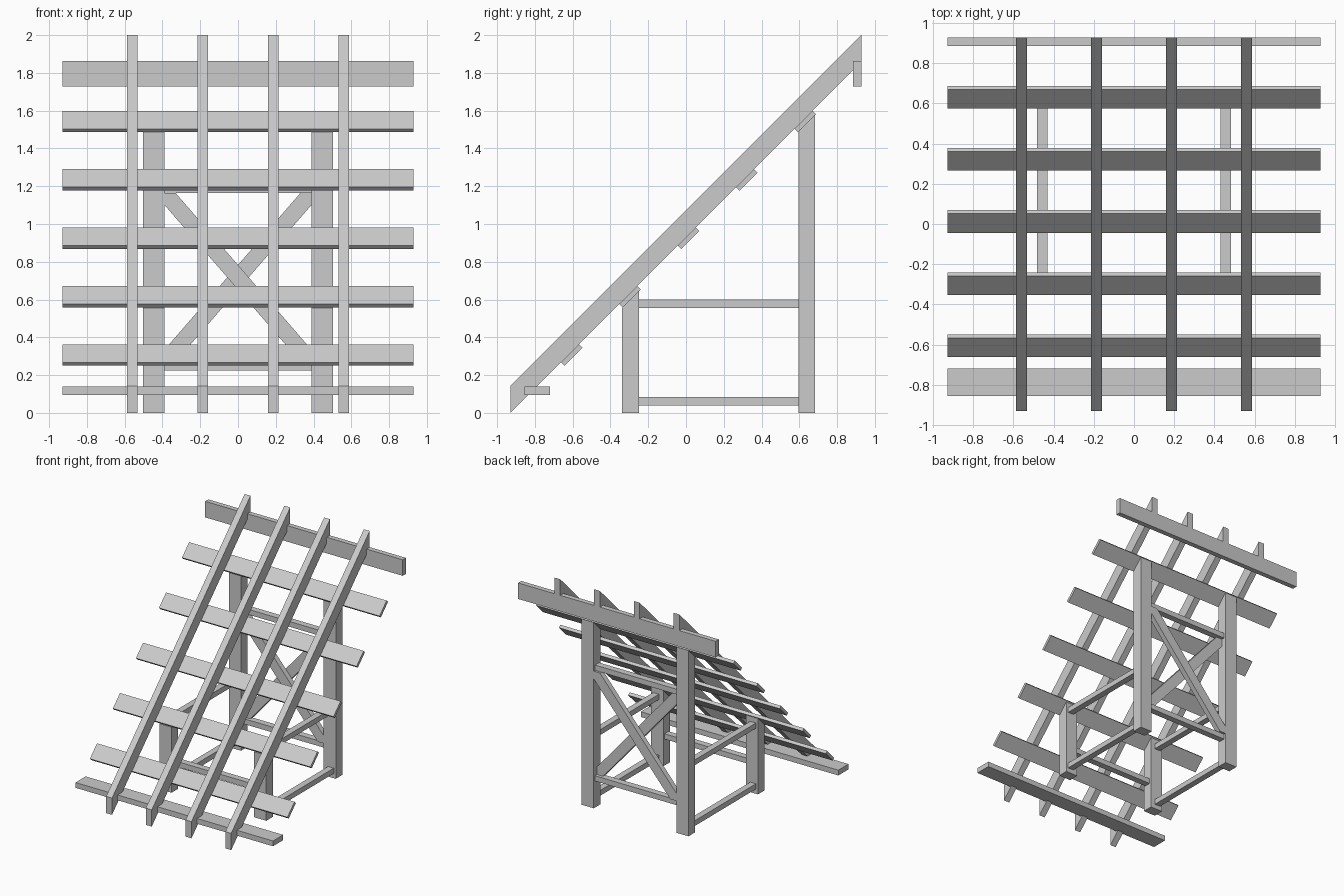
import bpy, bmesh, math
from mathutils import Vector

cube = bpy.data.objects.get("Cube")
if cube:
    bpy.data.objects.remove(cube, do_unlink=True)

grey = bpy.data.materials.new("plain_grey")
grey.use_nodes = True
COLOR = (0.6, 0.6, 0.6, 1)
grey.diffuse_color = COLOR
grey.node_tree.nodes["Principled BSDF"].inputs["Base Color"].default_value = COLOR


def finish(name, bm):
    bmesh.ops.recalc_face_normals(bm, faces=bm.faces)
    mesh = bpy.data.meshes.new(name)
    bm.to_mesh(mesh)
    bm.free()
    mesh.materials.append(grey)
    obj = bpy.data.objects.new(name, mesh)
    bpy.context.collection.objects.link(obj)
    return obj


def extrude(bm, points, depth):
    face = bm.faces.new([bm.verts.new(p) for p in points])
    new = bmesh.ops.extrude_face_region(bm, geom=[face])["geom"]
    bmesh.ops.translate(bm, vec=depth,
                        verts=[v for v in new if isinstance(v, bmesh.types.BMVert)])


def side_profile(name, x0, x1, yz):
    """Extrude a y-z outline along x."""
    bm = bmesh.new()
    extrude(bm, [(x0, y, z) for y, z in yz], Vector((x1 - x0, 0, 0)))
    return finish(name, bm)


def beam(name, x0, x1, y0, y1, z0, z1):
    return side_profile(name, x0, x1, [(y0, z0), (y1, z0), (y1, z1), (y0, z1)])


HALF = 0.928        # half length of the boards
UNDER = 0.93        # rafter underside is z = y + UNDER
DROP = 0.018        # slat thickness, measured along y and z
POST_IN, POST_OUT = 0.388, 0.502
FRONT, REAR = (-0.338, -0.249), (0.595, 0.684)

# Sloping rafters with plumb-cut ends
for i in range(4):
    x = -0.56 + i * 0.3733
    side_profile(f"rafter_{i + 1}", x - 0.0275, x + 0.0275,
                 [(-0.93, 0), (0.928, 1.858), (0.928, 2.0), (-0.93, 0.142)])

# Slats fixed under the rafters
for i in range(5):
    y = -0.662 + i * 0.309
    a, b = (y, y + UNDER), (y + 0.095, y + 0.095 + UNDER)
    side_profile(f"slat_{i + 1}", -HALF, HALF,
                 [a, b, (b[0] + DROP, b[1] - DROP), (a[0] + DROP, a[1] - DROP)])

# Boards at the top and bottom ends
beam("top_board", -HALF, HALF, 0.885, 0.928, 1.727, 1.863)
beam("bottom_board", -HALF, HALF, -0.855, -0.719, 0.095, 0.14)

# Posts cut to the slope, and side rails
for side, s in (("left", 1), ("right", -1)):
    for name, (y0, y1) in (("front", FRONT), ("rear", REAR)):
        top = UNDER - 2 * DROP
        side_profile(f"{name}_post_{side}", s * POST_IN, s * POST_OUT,
                     [(y0, 0), (y1, 0), (y1, y1 + top), (y0, y0 + top)])
    for name, z in (("lower", 0.04), ("upper", 0.556)):
        beam(f"{name}_side_rail_{side}", s * 0.429, s * 0.483,
             FRONT[1], REAR[0], z, z + 0.045)

# Cross rails between the posts
LOW, HIGH = 0.27, 1.165
for name, (y0, y1), z in (("front_cross_rail", FRONT, LOW - 0.045),
                          ("rear_lower_rail", REAR, LOW - 0.045),
                          ("rear_upper_rail", REAR, HIGH)):
    mid = (y0 + y1) / 2
    beam(name, -POST_IN, POST_IN, mid - 0.0275, mid + 0.0275, z, z + 0.045)


# Diagonal braces, trimmed to the opening between posts and rails
def brace(name, s, y0, y1):
    centre = Vector((0, 0, (LOW + HIGH) / 2))
    along = Vector((s * POST_IN * 2, 0, HIGH - LOW)).normalized()
    across = Vector((along.z, 0, -along.x)) * 0.043
    bm = bmesh.new()
    corners = [centre + along * a + across * b
               for a, b in ((-1, -1), (1, -1), (1, 1), (-1, 1))]
    extrude(bm, [c + Vector((0, y0, 0)) for c in corners], Vector((0, y1 - y0, 0)))
    for co, no in (((POST_IN, 0, 0), (1, 0, 0)), ((-POST_IN, 0, 0), (-1, 0, 0)),
                   ((0, 0, HIGH), (0, 0, 1)), ((0, 0, LOW), (0, 0, -1))):
        cut = bmesh.ops.bisect_plane(bm, geom=bm.verts[:] + bm.edges[:] + bm.faces[:],
                                     plane_co=co, plane_no=no, clear_outer=True)
        edges = [e for e in cut["geom_cut"] if isinstance(e, bmesh.types.BMEdge)]
        bmesh.ops.holes_fill(bm, edges=edges)
    finish(name, bm)


middle = sum(REAR) / 2
brace("brace_inner", -1, REAR[0], middle)
brace("brace_outer", 1, middle, REAR[1])
